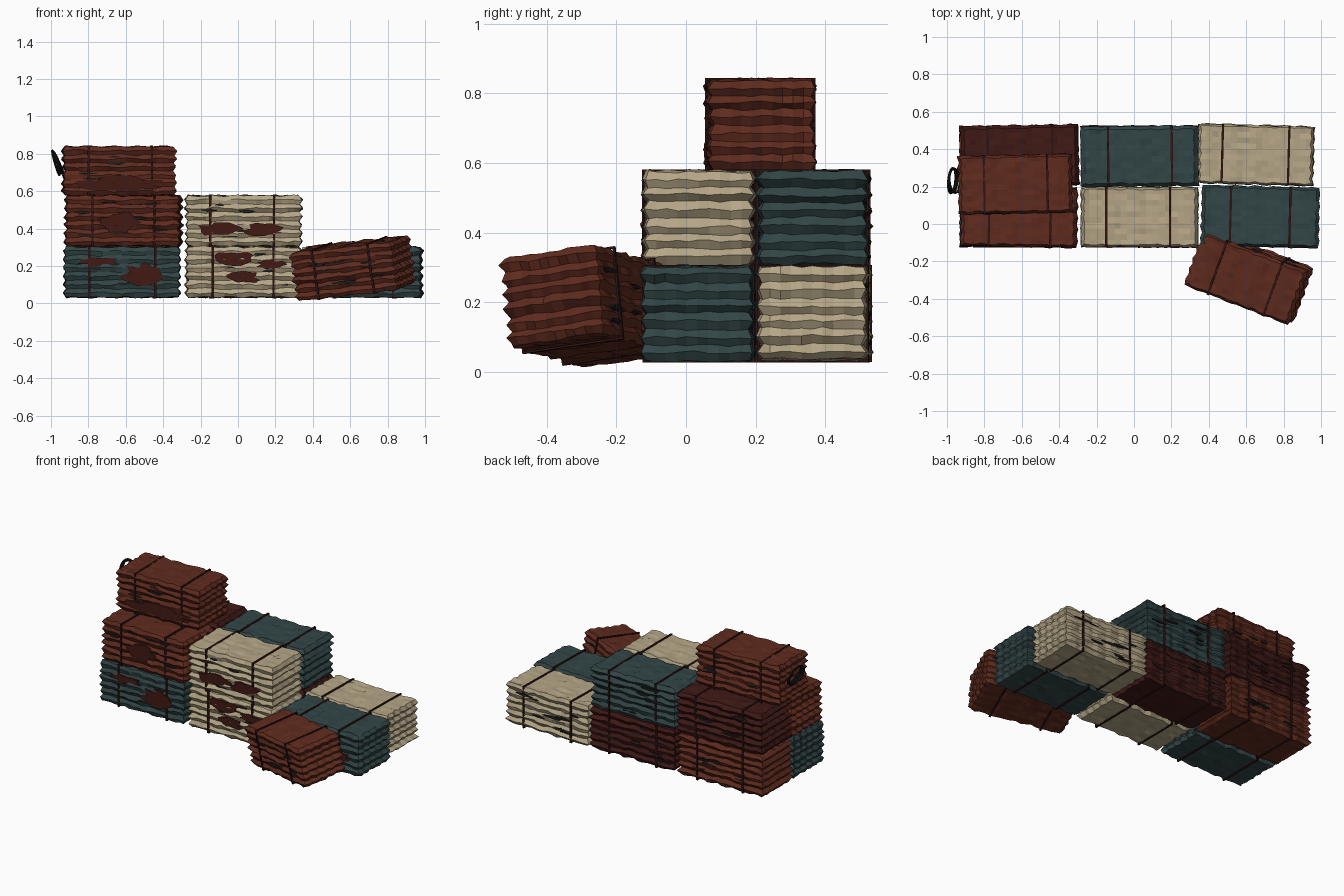
import bpy, bmesh, math, random
from mathutils import Matrix, Vector, Euler

if "Cube" in bpy.data.objects:
    bpy.data.objects.remove(bpy.data.objects["Cube"])

random.seed(7)
HALF = Vector((0.303, 0.153, 0.134))


def material(name, r, g, b):
    m = bpy.data.materials.new(name)
    m.diffuse_color = (r, g, b, 1)
    m.use_nodes = True
    m.node_tree.nodes["Principled BSDF"].inputs["Base Color"].default_value = m.diffuse_color
    return m


MATS = {
    "rust": material("rust", 0.115, 0.024, 0.013),
    "maroon": material("maroon", 0.050, 0.010, 0.008),
    "teal": material("teal", 0.032, 0.060, 0.062),
    "cream": material("cream", 0.46, 0.38, 0.24),
    "strap": material("strap", 0.028, 0.007, 0.006),
    "patch": material("patch", 0.055, 0.010, 0.007),
    "slit": material("slit", 0.013, 0.013, 0.013),
    "wire": material("wire", 0.010, 0.010, 0.010),
}


def finish(bm, name, mat, matrix):
    bmesh.ops.recalc_face_normals(bm, faces=bm.faces[:])
    me = bpy.data.meshes.new(name)
    bm.to_mesh(me)
    bm.free()
    me.materials.append(MATS[mat])
    ob = bpy.data.objects.new(name, me)
    ob.matrix_world = matrix
    bpy.context.collection.objects.link(ob)
    return ob


# pleated, crumpled block: a gridded box pushed in and out layer by layer
def bale_body(name, mat, matrix):
    bm = bmesh.new()
    bmesh.ops.create_cube(bm, size=2, matrix=Matrix.Diagonal((*HALF, 1)))
    counts = (18, 10, 12)
    for axis, n in enumerate(counts):
        normal = Vector([float(i == axis) for i in range(3)])
        for i in range(1, n):
            co = normal * HALF[axis] * (2 * i / n - 1)
            bmesh.ops.bisect_plane(bm, geom=bm.verts[:] + bm.edges[:] + bm.faces[:],
                                   plane_co=co, plane_no=normal)
    layers = [-(-1) ** k * random.uniform(0.004, 0.012) for k in range(counts[2] + 1)]
    ph = [random.uniform(0, 6.28) for _ in range(4)]
    rnd = random.uniform
    for v in bm.verts:
        x, y, z = v.co
        k = round((z / HALF.z + 1) * counts[2] / 2)
        d = Vector()
        if abs(x) > HALF.x - 1e-4:
            d.x = math.copysign(1, x) * (layers[k] + 0.005 * math.sin(y * 100 + ph[0]) + rnd(-.002, .002))
        if abs(y) > HALF.y - 1e-4:
            d.y = math.copysign(1, y) * (0.75 * layers[k] + 0.003 * math.sin(x * 62 + ph[1]) + rnd(-.003, .003))
        if abs(z) > HALF.z - 1e-4:
            d.z = 0.003 * math.sin(x * 45 + ph[2]) + rnd(-.004, .004)
        else:
            d.z = 0.003 * math.sin(x * 30 + k + ph[3]) + rnd(-.004, .004)
        v.co += d
    return finish(bm, name, mat, matrix)


# two thin bands around each bale
def bale_straps(name, matrix):
    bm = bmesh.new()
    t, w = 0.006, 0.012
    oy, oz = HALF.y + 0.005, HALF.z + 0.003
    for cx in (-0.17, 0.17):
        cx += random.uniform(-0.012, 0.012)
        for s in (-1, 1):
            for loc, size in (((cx, s * oy, 0), (w, t, 2 * oz + t)),
                              ((cx, 0, s * oz), (w, 2 * oy + t, t))):
                bmesh.ops.create_cube(bm, size=1, matrix=Matrix.Translation(loc) @ Matrix.Diagonal((*size, 1)))
    return finish(bm, name, "strap", matrix)


# ragged flat plate lying on the front (side=-1) or back (side=1) face
def ragged_plate(bm, x, z, rx, rz, side, lift, n=16):
    verts = []
    for i in range(n):
        a = 2 * math.pi * i / n
        r = random.uniform(0.6, 1.1)
        verts.append(bm.verts.new((x + rx * r * math.cos(a), side * (HALF.y - 0.01),
                                   z + rz * r * math.sin(a))))
    face = bm.faces.new(verts)
    ext = bmesh.ops.extrude_face_region(bm, geom=[face])
    top = [g for g in ext["geom"] if isinstance(g, bmesh.types.BMVert)]
    bmesh.ops.translate(bm, verts=top, vec=(0, side * (0.01 + lift), 0))


def plates(name, mat, matrix, spots, lift, n=16):
    bm = bmesh.new()
    for x, z, rx, rz, side in spots:
        ragged_plate(bm, x, z, rx, rz, side, lift, n)
    return finish(bm, name, mat, matrix)


# name, colour, centre, rotation in degrees, scale, rust patches (x, z, rx, rz)
BALES = [
    ("front_left_bale", "teal", (-0.62, 0.037, 0.168), (0, 0, 0), 1,
     [(0.12, -0.02, .13, .07), (-0.14, 0.055, .10, .028)]),
    ("front_middle_bale", "cream", (0.03, 0.037, 0.168), (0, 0, -0.5), 1,
     [(-0.06, 0.075, .11, .045), (0.15, 0.04, .08, .028), (0.0, -0.03, .09, .035)]),
    ("front_right_bale", "teal", (0.675, 0.04, 0.168), (0, 0, -1.5), 1,
     [(0.14, -0.03, .09, .045), (-0.1, 0.04, .07, .03)]),
    ("back_left_bale", "rust", (-0.62, 0.366, 0.168), (0, 0, 0.5), 1, []),
    ("back_middle_bale", "maroon", (0.03, 0.366, 0.168), (0, 0, 0), 1, []),
    ("back_right_bale", "cream", (0.65, 0.37, 0.168), (0, 0, -1.5), 0.99, []),
    ("upper_front_left_bale", "rust", (-0.615, 0.037, 0.442), (0, 0, -1), 1,
     [(-0.02, -0.01, .12, .065)]),
    ("upper_front_middle_bale", "cream", (0.03, 0.037, 0.442), (0, 0, 0), 1,
     [(-0.12, -0.045, .12, .045), (0.11, -0.05, .11, .04)]),
    ("upper_back_left_bale", "maroon", (-0.61, 0.366, 0.442), (0, 0, 1), 1, []),
    ("upper_back_middle_bale", "teal", (0.03, 0.362, 0.442), (0, 0, 0.5), 1, []),
    ("top_bale", "rust", (-0.635, 0.213, 0.709), (0, 0, 1), 0.97,
     [(0.0, -0.075, .25, .05)]),
    ("fallen_bale", "rust", (0.615, -0.28, 0.19), (8, -6, -21), 0.965, []),
]

for name, mat, loc, rot, size, spots in BALES:
    m = (Matrix.Translation(loc) @ Euler([math.radians(a) for a in rot]).to_matrix().to_4x4()
         @ Matrix.Scale(size, 4))
    bale_body(name, mat, m)
    bale_straps(name + "_straps", m)
    if spots:
        plates(name + "_rust_patches", "patch", m, [(*s, -1) for s in spots], 0.009)
    slits = [(random.uniform(-0.22, 0.22), random.uniform(-0.1, 0.1),
              random.uniform(0.03, 0.075), random.uniform(0.004, 0.01), side)
             for side in (-1, 1) for _ in range(8)]
    plates(name + "_dark_slits", "slit", m, slits, 0.005, 10)

# loose wire coil leaning off the left end of the top bale
for i, (tilt, r) in enumerate(((16, 0.068), (20, 0.062), (24, 0.066))):
    bpy.ops.mesh.primitive_torus_add(
        major_radius=r, minor_radius=0.006, major_segments=20, minor_segments=6,
        location=(-0.974 + 0.007 * i, 0.232, 0.752),
        rotation=(0, math.radians(90 - tilt), math.radians(5 * i - 5)))
    ring = bpy.context.object
    ring.name = f"wire_coil_{i + 1}"
    ring.data.materials.append(MATS["wire"])
